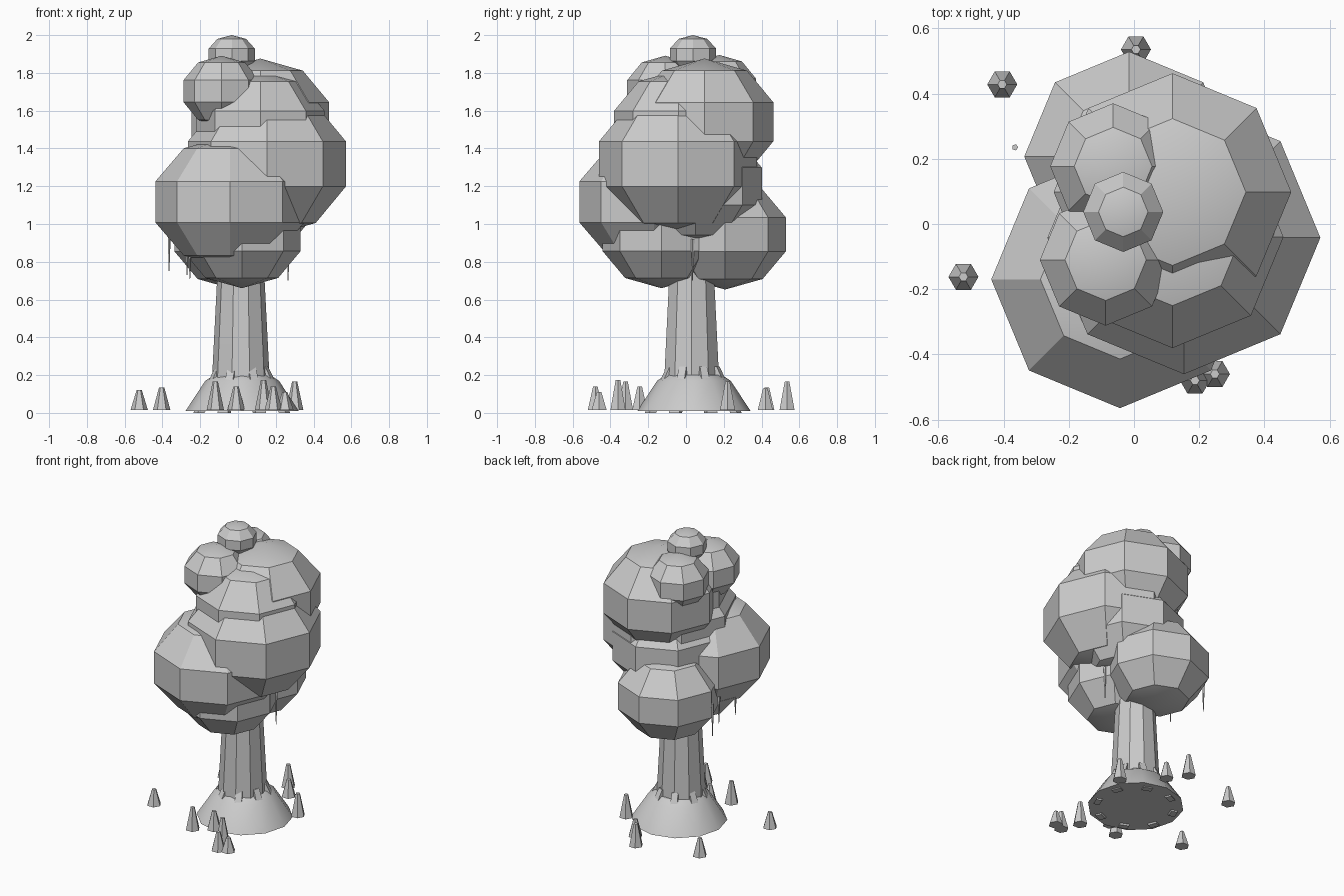
import bpy, bmesh, math
from mathutils import Vector

if "Cube" in bpy.data.objects:
    bpy.data.objects.remove(bpy.data.objects["Cube"])

grey = bpy.data.materials.new("plain_grey")
grey.diffuse_color = (0.6, 0.6, 0.6, 1)
grey.use_nodes = True
grey.node_tree.nodes["Principled BSDF"].inputs["Base Color"].default_value = grey.diffuse_color


def finish(name, bm, smooth=True):
    bmesh.ops.recalc_face_normals(bm, faces=bm.faces)
    me = bpy.data.meshes.new(name)
    bm.to_mesh(me)
    bm.free()
    me.materials.append(grey)
    ob = bpy.data.objects.new(name, me)
    bpy.context.collection.objects.link(ob)
    if smooth:
        bpy.ops.object.select_all(action='DESELECT')
        ob.select_set(True)
        bpy.context.view_layer.objects.active = ob
        bpy.ops.object.shade_smooth_by_angle(angle=math.radians(30))
    return ob


def lathe(name, centre, profile, sides, smooth=True):
    """Faceted solid of revolution; profile is (radius, z) from bottom to top."""
    bm = bmesh.new()
    c = Vector(centre)
    rings = []
    for r, z in profile:
        n = 1 if r == 0 else sides
        rings.append([bm.verts.new(c + Vector((r * math.cos(2 * math.pi * i / sides),
                                               r * math.sin(2 * math.pi * i / sides), z)))
                      for i in range(n)])
    for lo, hi in zip(rings, rings[1:]):
        for i in range(sides):
            j = (i + 1) % sides
            if len(lo) == 1:
                bm.faces.new((lo[0], hi[j], hi[i]))
            elif len(hi) == 1:
                bm.faces.new((lo[i], lo[j], hi[0]))
            else:
                bm.faces.new((lo[i], lo[j], hi[j], hi[i]))
    for ring in (rings[0], rings[-1]):
        if len(ring) > 1:
            bm.faces.new(ring)
    return finish(name, bm, smooth)


# Foliage clumps: eight-sided, five-ring squashed spheres (x, y, z, radius, half height)
clumps = {
    "front": (-0.043, -0.17, 1.117, 0.415, 0.351),
    "right": (0.153, -0.042, 1.318, 0.440, 0.386),
    "upper": (0.118, 0.098, 1.541, 0.383, 0.335),
    "upper_front": (0.118, -0.04, 1.503, 0.358, 0.312),
    "core": (0.10, 0.05, 1.20, 0.370, 0.318),
    "back": (-0.015, 0.207, 0.945, 0.338, 0.292),
    "lower_front": (0.02, -0.13, 0.945, 0.328, 0.285),
    "crown_left": (-0.087, -0.11, 1.703, 0.212, 0.188),
    "crown_back": (-0.064, 0.177, 1.715, 0.203, 0.18),
    "crown_top": (-0.033, 0.037, 1.896, 0.129, 0.104),
}
for name, (x, y, z, r, h) in clumps.items():
    prof = []
    for k in range(6):
        a = math.pi * k / 5
        prof.append((0 if k in (0, 5) else r * math.sin(a), -h * math.cos(a)))
    lathe("foliage_" + name, (x, y, z), prof, 8)

# Trunk and flared base
lathe("trunk", (0.015, 0.03, 0), [(0.16, 0.02), (0.15, 0.23), (0.125, 0.72), (0.11, 1.0)], 10)
lathe("trunk_flare", (0.022, 0.042, 0), [(0.30, 0.01), (0.195, 0.17), (0.15, 0.2)], 12)

# Buttress roots: tapered bars leaning against the trunk
for i in range(8):
    a = 2 * math.pi * (i + 0.5) / 8
    out = Vector((math.cos(a), math.sin(a), 0))
    side = Vector((-math.sin(a), math.cos(a), 0))
    base = Vector((0.02, 0.038, 0))
    bm = bmesh.new()
    ends = []
    for r0, r1, z, w in ((0.225, 0.265, 0.0, 0.03), (0.10, 0.143, 0.245, 0.02)):
        ends.append([bm.verts.new(base + out * r + side * s * w + Vector((0, 0, z)))
                     for r, s in ((r0, -1), (r1, -1), (r1, 1), (r0, 1))])
    lo, hi = ends
    for k in range(4):
        m = (k + 1) % 4
        bm.faces.new((lo[k], lo[m], hi[m], hi[k]))
    bm.faces.new(lo)
    bm.faces.new(hi)
    finish("root_%d" % (i + 1), bm, False)

# Hanging vines: thin pointed strands (x, y, bottom, top)
vines = [(-0.365, 0.235, 0.75, 0.97), (-0.27, 0.03, 0.73, 0.92),
         (-0.255, -0.17, 0.71, 0.88), (0.265, 0.035, 0.70, 0.92)]
for i, (x, y, z0, z1) in enumerate(vines):
    lathe("vine_%d" % (i + 1), (x, y, 0), [(0.002, z0), (0.01, z1)], 5)

# Grass tufts around the tree: six-sided tapered cones (x, y, top height)
tufts = [(-0.404, 0.428, 0.135), (0.006, 0.535, 0.165), (-0.523, -0.162, 0.12),
         (0.187, -0.48, 0.14), (0.248, -0.46, 0.11), (0.30, 0.22, 0.165),
         (-0.12, -0.32, 0.165), (0.135, -0.36, 0.175), (0.09, 0.42, 0.13),
         (-0.01, -0.245, 0.14)]
for i, (x, y, top) in enumerate(tufts):
    lathe("grass_tuft_%d" % (i + 1), (x, y, 0), [(0.046, 0.015), (0.014, top)], 6)
